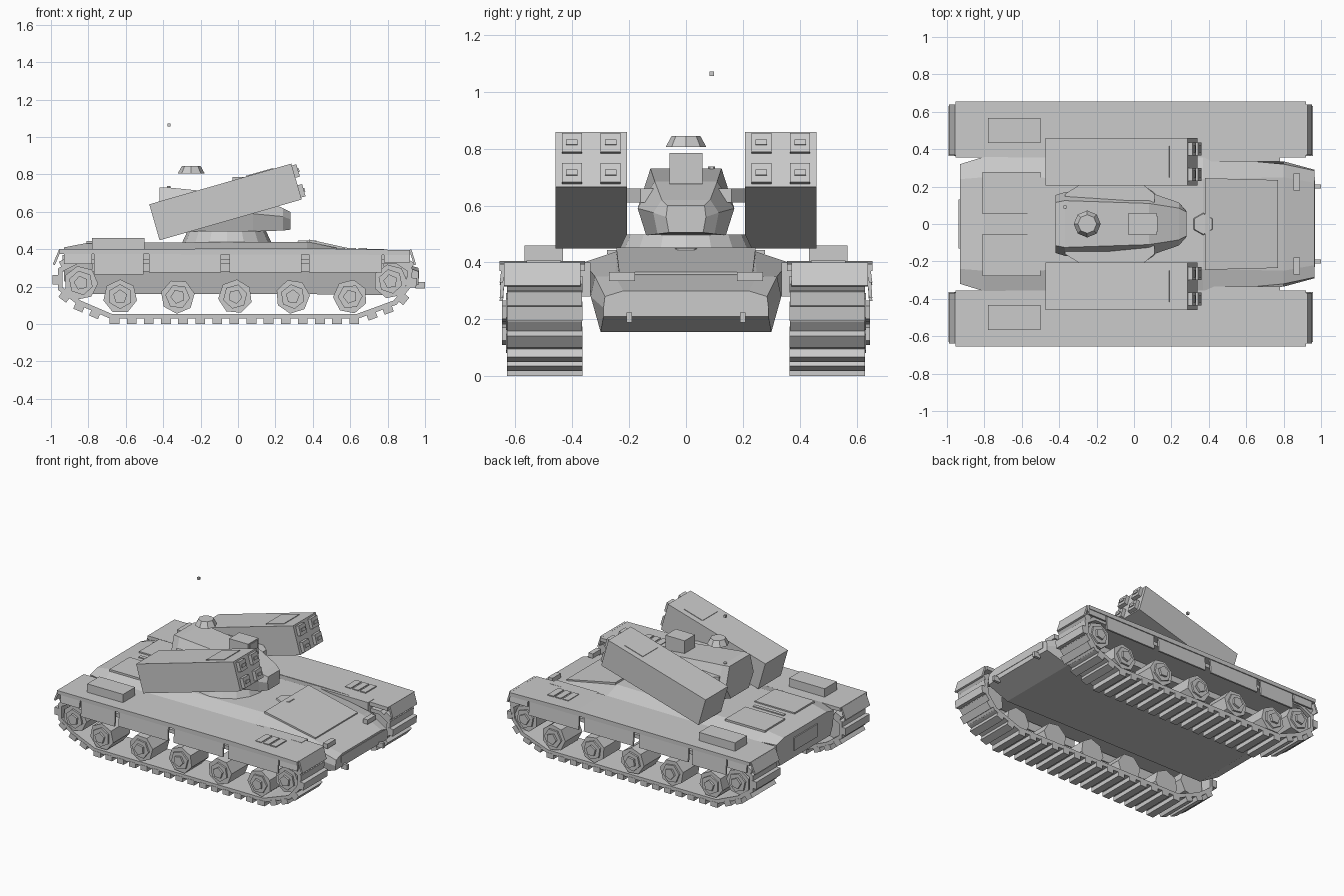
import bpy, bmesh, math
from mathutils import Vector, Matrix

if "Cube" in bpy.data.objects:
    bpy.data.objects.remove(bpy.data.objects["Cube"])

GREY = (0.6, 0.6, 0.6, 1)
grey = bpy.data.materials.new("plain_grey")
grey.use_nodes = True
grey.diffuse_color = GREY
grey.node_tree.nodes["Principled BSDF"].inputs["Base Color"].default_value = GREY


def finish(name, bm):
    bmesh.ops.recalc_face_normals(bm, faces=bm.faces)
    mesh = bpy.data.meshes.new(name)
    bm.to_mesh(mesh)
    bm.free()
    mesh.materials.append(grey)
    ob = bpy.data.objects.new(name, mesh)
    bpy.context.collection.objects.link(ob)
    return ob


def add_box(bm, centre, size, pitch=0):
    m = (Matrix.Translation(centre) @ Matrix.Rotation(pitch, 4, 'Y')
         @ Matrix.Diagonal((*size, 1)))
    bmesh.ops.create_cube(bm, size=1, matrix=m)


def box(name, centre, size, pitch=0):
    bm = bmesh.new()
    add_box(bm, centre, size, pitch)
    return finish(name, bm)


def loft(name, rings):
    bm = bmesh.new()
    loops = [[bm.verts.new(p) for p in ring] for ring in rings]
    for a, b in zip(loops, loops[1:]):
        for i in range(len(a)):
            j = (i + 1) % len(a)
            bm.faces.new((a[i], a[j], b[j], b[i]))
    bm.faces.new(loops[0])
    bm.faces.new(loops[-1])
    return finish(name, bm)


def body(name, stations):
    # each station: x, then (half width, height) from bottom to top
    rings = []
    for x, *half in stations:
        ring = [(x, w, z) for w, z in half] + [(x, -w, z) for w, z in reversed(half)]
        rings.append(ring)
    return loft(name, rings)


def add_drum(bm, centre, r1, r2, depth, sides, axis='Z', turn=0):
    m = Matrix.Translation(centre)
    if axis == 'Y':
        m = m @ Matrix.Rotation(math.pi / 2, 4, 'X')
    m = m @ Matrix.Rotation(turn, 4, 'Z')
    bmesh.ops.create_cone(bm, cap_ends=True, segments=sides, radius1=r1, radius2=r2,
                          depth=depth, matrix=m)


def drum(name, *args, **kw):
    bm = bmesh.new()
    add_drum(bm, *args, **kw)
    return finish(name, bm)


# Hull
body("hull", [
    (-0.93, (0.28, 0.23), (0.31, 0.29), (0.32, 0.39), (0.24, 0.41)),
    (-0.80, (0.30, 0.16), (0.335, 0.29), (0.36, 0.40), (0.25, 0.435)),
    (0.37, (0.30, 0.16), (0.335, 0.29), (0.36, 0.40), (0.24, 0.44)),
    (0.80, (0.30, 0.155), (0.335, 0.28), (0.32, 0.35), (0.25, 0.352)),
    (0.965, (0.29, 0.21), (0.29, 0.24), (0.285, 0.28), (0.22, 0.30))])
SLOPE = math.atan2(0.088, 0.43)
loft("glacis_plate", [[(0.38, -0.245, z + 0.10), (0.38, 0.245, z + 0.10),
                       (0.77, 0.235, z + 0.015), (0.77, -0.235, z + 0.015)]
                      for z in (0.33, 0.352)])
drum("driver_hatch", (0.37, 0, 0.442), 0.062, 0.055, 0.012, 6)
box("engine_deck_rib", (-0.65, 0, 0.436), (0.24, 0.025, 0.012))
box("rear_door", (-0.932, 0, 0.325), (0.012, 0.26, 0.09))
box("nose_bar", (0.962, 0.01, 0.265), (0.012, 0.48, 0.045))

# Turret
body("turret", [
    (-0.42, (0.10, 0.50), (0.155, 0.59), (0.115, 0.73)),
    (-0.37, (0.14, 0.495), (0.17, 0.59), (0.125, 0.73)),
    (0.08, (0.14, 0.495), (0.17, 0.59), (0.11, 0.685)),
    (0.24, (0.10, 0.50), (0.115, 0.575), (0.085, 0.62)),
    (0.28, (0.06, 0.505), (0.07, 0.56), (0.065, 0.60))])
drum("turret_ring", (-0.06, 0, 0.465), 0.24, 0.21, 0.065, 16)
box("sight_box", (0.045, 0, 0.73), (0.15, 0.115, 0.11))
box("sight_window", (0.121, 0, 0.75), (0.008, 0.085, 0.055))
drum("cupola_cap", (-0.25, 0, 0.825), 0.072, 0.05, 0.04, 8)
drum("roof_bolt", (-0.37, 0.09, 0.73), 0.012, 0.012, 0.015, 6)
box("antenna_tip", (-0.37, 0.09, 1.063), (0.016, 0.016, 0.016))
loft("launcher_arm", [[(-0.29, 0.21, z), (0.05, 0.21, z), (0.11, 0.16, z), (0.11, -0.16, z),
                       (0.05, -0.21, z), (-0.29, -0.21, z), (-0.37, -0.16, z), (-0.37, 0.16, z)]
                      for z in (0.61, 0.66)])

# Belt outline as (x, z), going round the wheels
PATH = [(-0.68, 0.042), (0.64, 0.042), (0.84, 0.115), (0.91, 0.20), (0.92, 0.29),
        (0.85, 0.335), (-0.86, 0.335), (-0.95, 0.29), (-0.95, 0.19), (-0.85, 0.115)]
TILT = math.radians(16)
AXIS = Vector((math.cos(TILT), 0, math.sin(TILT)))
UP = Vector((-math.sin(TILT), 0, math.cos(TILT)))


def track(name, s):
    bm = bmesh.new()
    pts = [Vector((x, s * 0.497, z)) for x, z in PATH]
    carry = 0.02
    for a, b in zip(pts, pts[1:] + pts[:1]):
        d = b - a
        pitch = -math.atan2(d.z, d.x)
        out = Vector((d.z, 0, -d.x)).normalized()
        add_box(bm, (a + b) / 2, (d.length + 0.012, 0.262, 0.026), pitch)
        while carry < d.length:
            if out.z < 0.9:
                add_box(bm, a + d.normalized() * carry + out * 0.024,
                        (0.052, 0.266, 0.036), pitch)
            carry += 0.0915
        carry -= d.length
    return finish(name, bm)


def wheel(name, x, z, s, r, turn):
    bm = bmesh.new()
    for y, rad, depth, sides in ((0.525, r, 0.19, 7), (0.61, r * 0.72, 0.045, 6),
                                 (0.625, r * 0.42, 0.045, 5)):
        add_drum(bm, (x, s * y, z), rad, rad, depth, sides, 'Y', turn)
    return finish(name, bm)


for s, side in ((1, "left"), (-1, "right")):
    # Running gear
    track(side + "_track", s)
    for i in range(5):
        wheel(f"{side}_road_wheel_{i + 1}", -0.63 + i * 0.3075, 0.147, s, 0.092, i * 0.4)
    for name, x, z in (("rear_sprocket", -0.84, 0.22), ("front_idler", 0.815, 0.228)):
        wheel(f"{side}_{name}", x, z, s, 0.092, 0.2)

    # Fender, sponson and mudflaps
    loft(side + "_fender", [[(-0.955, s * y, 0.375), (0.92, s * y, 0.37),
                             (0.92, s * y, 0.395), (0.40, s * y, 0.405),
                             (-0.955, s * y, 0.40)] for y in (0.355, 0.655)])
    box(side + "_sponson", (0, s * 0.37, 0.34), (1.56, 0.07, 0.12))
    box(side + "_rear_mudflap", (-0.968, s * 0.505, 0.357), (0.012, 0.27, 0.085), 0.4)
    box(side + "_front_mudflap", (0.934, s * 0.505, 0.357), (0.012, 0.27, 0.085), -0.3)

    # Skirts
    for i, (x0, x1, low) in enumerate(((-0.93, -0.78, 0.32), (-0.77, -0.505, 0.265),
                                       (-0.475, -0.09, 0.275), (-0.045, 0.34, 0.275),
                                       (0.38, 0.77, 0.275), (0.78, 0.92, 0.33))):
        loft(f"{side}_skirt_{i + 1}", [[(x0, s * y, 0.39), (x1, s * y, 0.39),
                                        (x1, s * (y + 0.008), low), (x0, s * (y + 0.008), low)]
                                       for y in (0.635, 0.647)])

    # Deck fittings
    box(side + "_stowage_box", (-0.64, s * 0.50, 0.43), (0.28, 0.135, 0.06))
    box(side + "_engine_cover", (-0.655, s * 0.165, 0.437), (0.31, 0.225, 0.014))
    for i in range(3):
        box(f"{side}_fender_vent_{i + 1}", (0.55 + i * 0.058, s * 0.50, 0.403),
            (0.045, 0.12, 0.008))
    box(side + "_headlamp", (0.87, s * 0.225, 0.35), (0.035, 0.092, 0.032))
    box(side + "_tow_hook", (0.975, s * 0.2, 0.207), (0.05, 0.02, 0.035))

    # Missile launcher with four square tube covers
    mid = Vector((-0.067, s * 0.333, 0.653))
    box(side + "_launcher", mid, (0.79, 0.252, 0.20), -TILT)
    box(side + "_launcher_lid", mid + AXIS * 0.22 + UP * 0.101, (0.15, 0.17, 0.006), -TILT)
    bm = bmesh.new()
    for dy in (-0.068, 0.068):
        for dz in (-0.055, 0.055):
            c = mid + AXIS * 0.40 + UP * dz + Vector((0, dy, 0))
            add_box(bm, c, (0.04, 0.07, 0.068), -TILT)
            add_box(bm, c + AXIS * 0.02, (0.012, 0.04, 0.02), -TILT)
    finish(side + "_launcher_tubes", bm)
